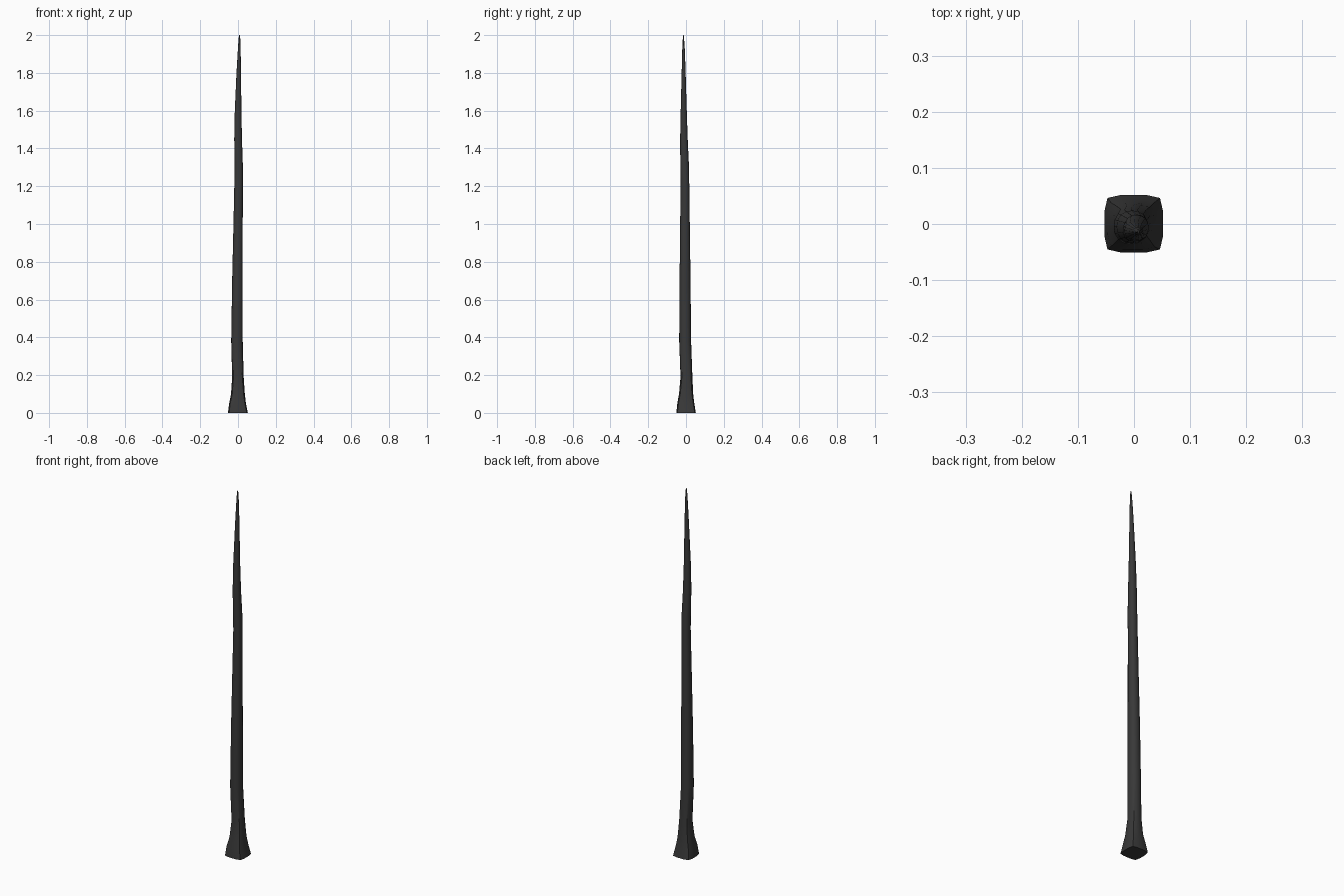
import bpy, bmesh, math

# Cross-sections: z, x min, x max, y min, y max, roundness exponent
SECTIONS = [
    (0.00, -0.053, 0.052, -0.051, 0.052, 6.0),
    (0.05, -0.047, 0.042, -0.046, 0.044, 5.0),
    (0.10, -0.037, 0.036, -0.037, 0.038, 3.5),
    (0.19, -0.031, 0.030, -0.029, 0.034, 2.6),
    (0.38, -0.036, 0.025, -0.036, 0.027, 2.3),
    (0.70, -0.031, 0.025, -0.034, 0.024, 2.3),
    (1.00, -0.024, 0.025, -0.031, 0.020, 2.3),
    (1.23, -0.019, 0.026, -0.028, 0.017, 2.3),
    (1.30, -0.018, 0.026, -0.030, 0.016, 2.3),
    (1.45, -0.020, 0.021, -0.031, 0.009, 2.3),
    (1.60, -0.017, 0.018, -0.028, 0.004, 2.2),
    (1.80, -0.008, 0.016, -0.023, -0.002, 2.0),
    (1.92, -0.001, 0.014, -0.020, -0.006, 2.0),
    (1.98, 0.003, 0.012, -0.017, -0.010, 2.0),
    (2.00, 0.006, 0.010, -0.016, -0.012, 2.0),
]
SIDES = 16


def ring_point(a, n):
    c, s = math.cos(a), math.sin(a)
    r = (abs(c) ** n + abs(s) ** n) ** (-1 / n)
    return r * c, r * s


# Hand-carved tapering stake with flared square foot
bm = bmesh.new()
rings = []
for z, x0, x1, y0, y1, n in SECTIONS:
    ring = []
    for i in range(SIDES):
        u, v = ring_point(2 * math.pi * i / SIDES, n)
        ring.append(bm.verts.new(((x0 + x1) / 2 + u * (x1 - x0) / 2,
                                  (y0 + y1) / 2 + v * (y1 - y0) / 2, z)))
    rings.append(ring)
for a, b in zip(rings, rings[1:]):
    for i in range(SIDES):
        j = (i + 1) % SIDES
        bm.faces.new((a[i], a[j], b[j], b[i]))
bm.faces.new(rings[0][::-1])
bm.faces.new(rings[-1])

mesh = bpy.data.meshes.new("stake")
bm.to_mesh(mesh)
bm.free()
stake = bpy.data.objects.new("stake", mesh)
bpy.context.collection.objects.link(stake)

# Dark charcoal finish
mat = bpy.data.materials.new("charcoal")
mat.diffuse_color = (0.04, 0.04, 0.04, 1)
mesh.materials.append(mat)

bpy.context.view_layer.objects.active = stake
stake.select_set(True)
bpy.ops.object.shade_smooth_by_angle(angle=math.radians(30))
